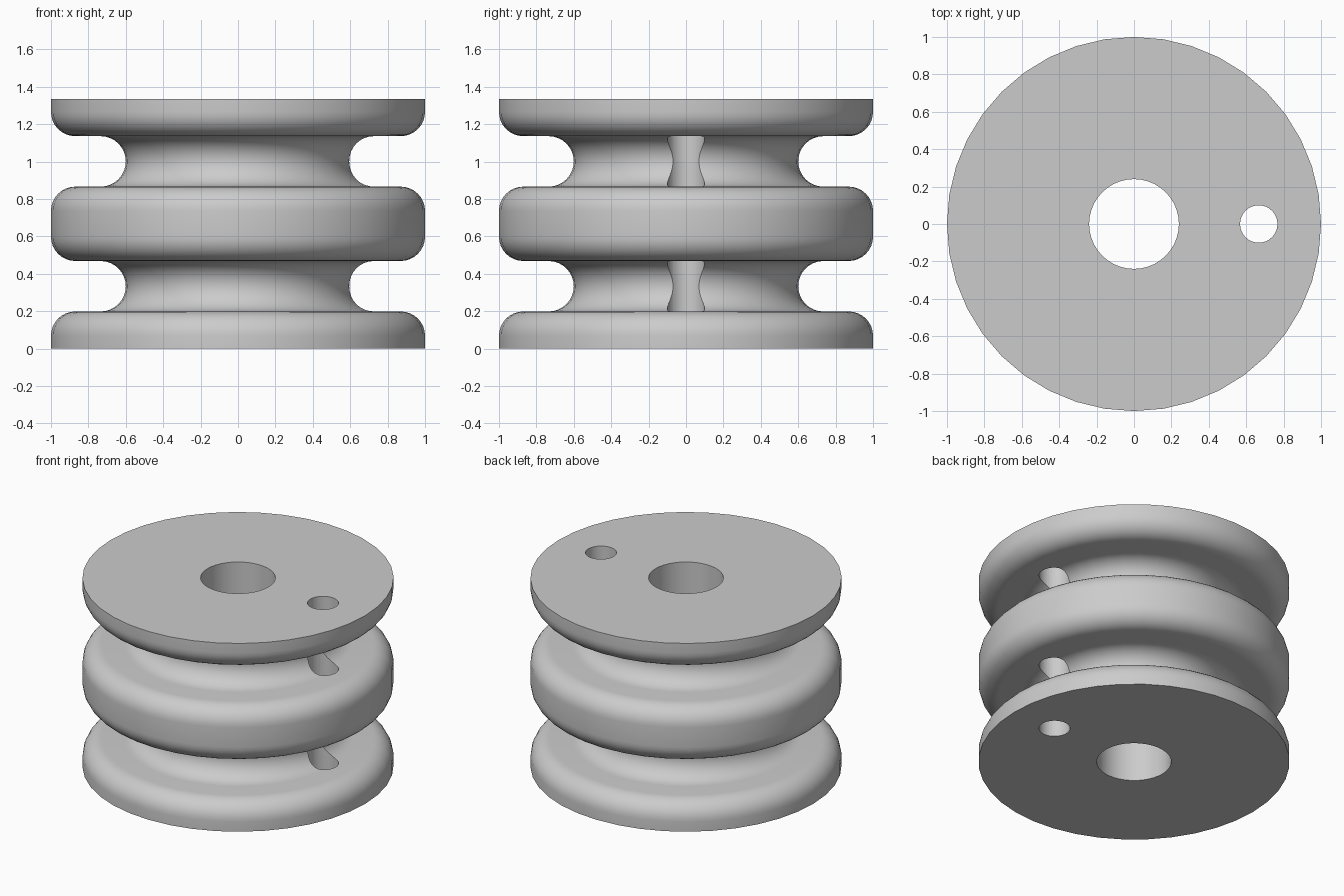
import bpy
import bmesh
from math import sin, cos, radians, pi
from mathutils import Matrix, Vector

cube = bpy.data.objects.get("Cube")
if cube:
    bpy.data.objects.remove(cube, do_unlink=True)

HEIGHT = 1.335
BORE = 0.24
FILLET = 0.13
GROOVE = 0.135
GROOVE_X = 0.735
SEGMENTS = 40

grey = bpy.data.materials.new("plain_grey")
grey.use_nodes = True
grey.diffuse_color = (0.6, 0.6, 0.6, 1)
grey.node_tree.nodes["Principled BSDF"].inputs["Base Color"].default_value = (0.6, 0.6, 0.6, 1)


def arc(cx, cz, r, start, end, steps):
    """Points of an arc in the radius/height plane, angles in degrees."""
    angles = [radians(start + (end - start) * i / steps) for i in range(steps + 1)]
    return [(cx + r * cos(a), cz + r * sin(a)) for a in angles]


def add_object(name, bm):
    mesh = bpy.data.meshes.new(name)
    bm.to_mesh(mesh)
    bm.free()
    mesh.materials.append(grey)
    obj = bpy.data.objects.new(name, mesh)
    bpy.context.collection.objects.link(obj)
    return obj


# Profile: bore, then flanges and two round grooves from bottom to top
profile = [(BORE, 0), (1, 0)]
for z in (HEIGHT / 4, HEIGHT * 3 / 4):
    profile += arc(1 - FILLET, z - GROOVE - FILLET, FILLET, 0, 90, 8)
    profile += arc(GROOVE_X, z, GROOVE, 270, 90, 16)
    profile += arc(1 - FILLET, z + GROOVE + FILLET, FILLET, -90, 0, 8)
profile += [(1, HEIGHT), (BORE, HEIGHT)]

# Spool body, turned around the z axis
bm = bmesh.new()
verts = [bm.verts.new((r, 0, z)) for r, z in profile]
edges = [bm.edges.new((v, verts[(i + 1) % len(verts)])) for i, v in enumerate(verts)]
bmesh.ops.spin(bm, geom=verts + edges, cent=(0, 0, 0), axis=(0, 0, 1),
               angle=2 * pi, steps=SEGMENTS, use_duplicate=False)
bmesh.ops.remove_doubles(bm, verts=bm.verts, dist=0.0005)
bmesh.ops.recalc_face_normals(bm, faces=bm.faces)
body = add_object("spool_body", bm)

# Off-centre pin hole through all flanges
bm = bmesh.new()
bmesh.ops.create_cone(bm, cap_ends=True, segments=32, radius1=0.1, radius2=0.1,
                      depth=HEIGHT + 0.4,
                      matrix=Matrix.Translation(Vector((0.667, 0, HEIGHT / 2))))
cutter = add_object("pin_hole_cutter", bm)
cutter.hide_render = True

cut = body.modifiers.new("pin_hole", 'BOOLEAN')
cut.operation = 'DIFFERENCE'
cut.solver = 'EXACT'
cut.object = cutter

bpy.ops.object.select_all(action='DESELECT')
body.select_set(True)
bpy.context.view_layer.objects.active = body
bpy.ops.object.modifier_apply(modifier=cut.name)
bpy.data.objects.remove(cutter, do_unlink=True)
bpy.ops.object.shade_smooth_by_angle(angle=radians(30))
